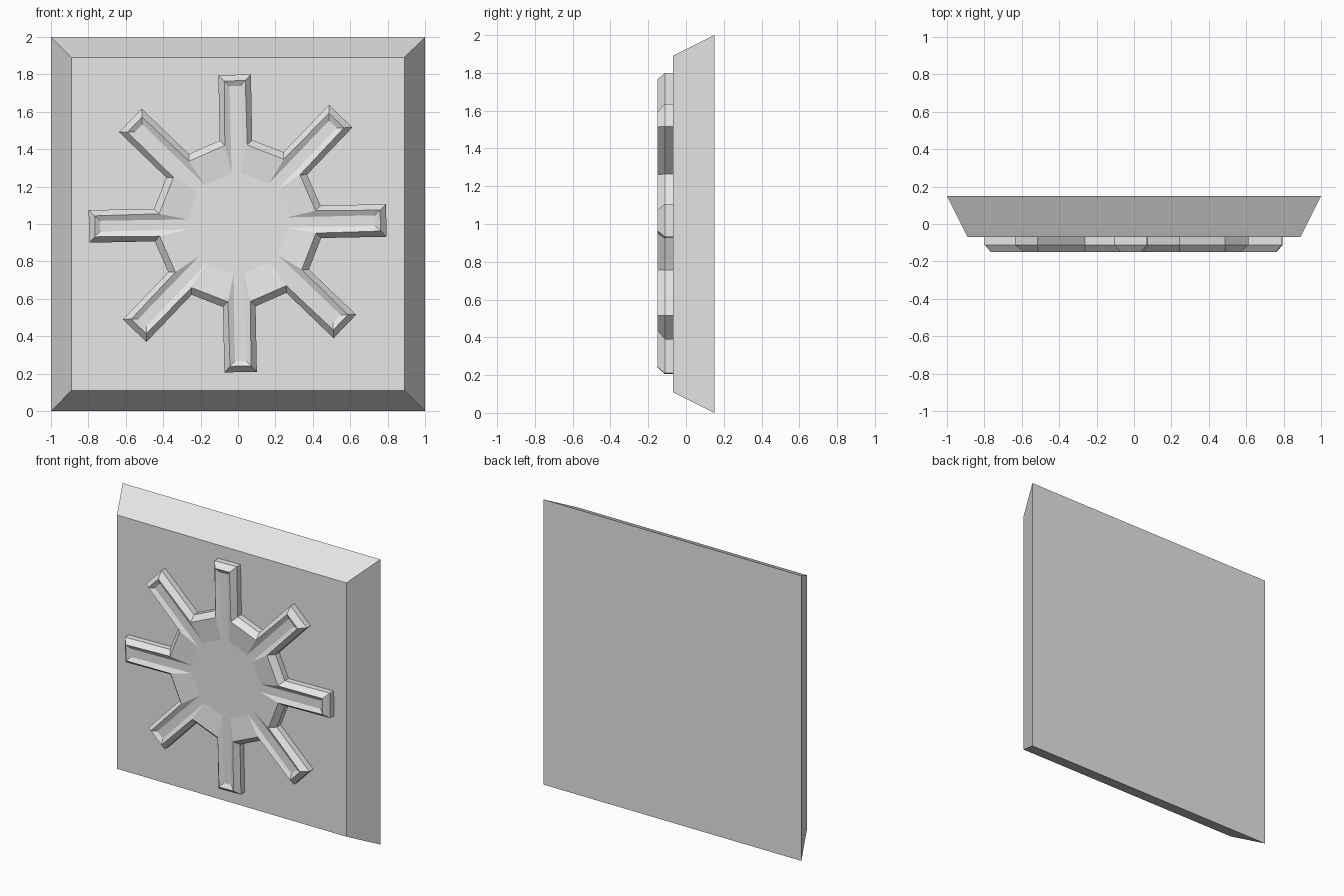
import bpy, bmesh, math

cube = bpy.data.objects.get("Cube")
if cube:
    bpy.data.objects.remove(cube, do_unlink=True)

# Single stone grey
stone = bpy.data.materials.new("stone_grey")
stone.use_nodes = True
colour = (0.8, 0.8, 0.8, 1)
stone.diffuse_color = colour
stone.node_tree.nodes["Principled BSDF"].inputs["Base Color"].default_value = colour


def stacked_solid(name, loops):
    """Join matching closed loops in sequence and cap both ends."""
    bm = bmesh.new()
    rings = [[bm.verts.new(p) for p in loop] for loop in loops]
    for a, b in zip(rings, rings[1:]):
        for i in range(len(a)):
            j = (i + 1) % len(a)
            bm.faces.new((a[i], a[j], b[j], b[i]))
    bm.faces.new(rings[0])
    bm.faces.new(rings[-1])
    bmesh.ops.recalc_face_normals(bm, faces=bm.faces)
    mesh = bpy.data.meshes.new(name)
    bm.to_mesh(mesh)
    bm.free()
    mesh.materials.append(stone)
    obj = bpy.data.objects.new(name, mesh)
    bpy.context.collection.objects.link(obj)
    return obj


def square(half, y):
    return [(sx * half, y, 1 + sz * half)
            for sx, sz in ((-1, -1), (1, -1), (1, 1), (-1, 1))]


def star(root, root_half, tip, tip_half, y):
    """Outline of eight square-ended arms joined by straight edges."""
    points = []
    for arm in range(8):
        angle = math.radians(1.15 + 45 * arm)
        c, s = math.cos(angle), math.sin(angle)
        for r, w in ((root, -root_half), (tip, -tip_half),
                     (tip, tip_half), (root, root_half)):
            points.append((r * c - w * s - 0.002, y, r * s + w * c + 1.003))
    return points


# Tapered square tile
stacked_solid("tile", [square(1, 0.15), square(0.89, -0.07)])

# Raised star: upright wall, outer bevel, then a shallow sunken centre
stacked_solid("star_relief", [
    star(0.445, 0.087, 0.795, 0.087, -0.07),
    star(0.445, 0.087, 0.795, 0.087, -0.112),
    star(0.418, 0.06, 0.763, 0.056, -0.15),
    star(0.268, 0.027, 0.735, 0.029, -0.133),
])
